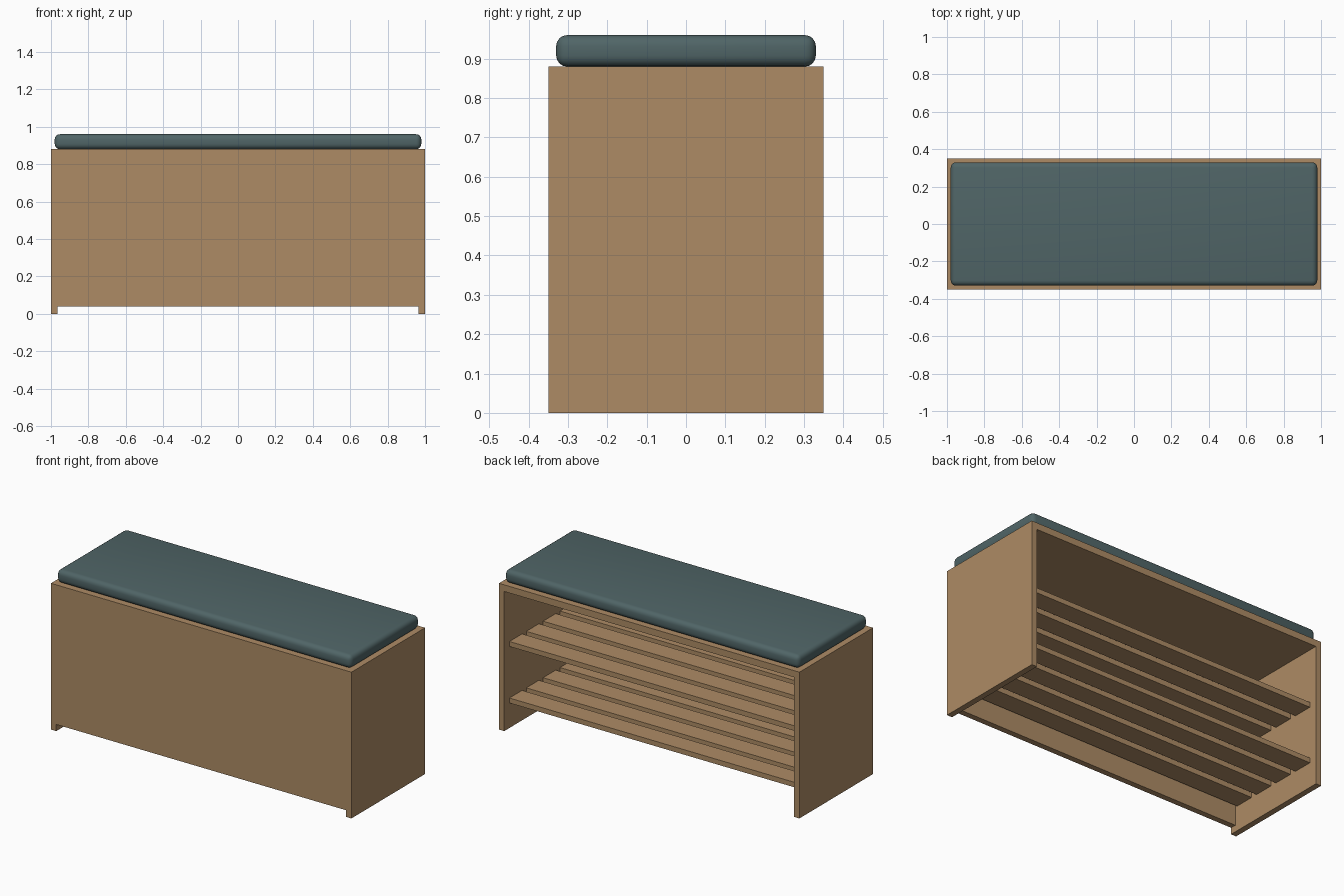
import bpy
from mathutils import Vector

if "Cube" in bpy.data.objects:
    bpy.data.objects.remove(bpy.data.objects["Cube"])


def material(name, color):
    mat = bpy.data.materials.new(name)
    mat.diffuse_color = (*color, 1)
    mat.use_nodes = True
    mat.node_tree.nodes["Principled BSDF"].inputs["Base Color"].default_value = mat.diffuse_color
    return mat


def box(name, lo, hi, mat):
    """Axis-aligned box between two corners."""
    lo, hi = Vector(lo), Vector(hi)
    bpy.ops.mesh.primitive_cube_add(size=1, location=(lo + hi) / 2)
    ob = bpy.context.object
    ob.name = name
    ob.scale = hi - lo
    bpy.ops.object.transform_apply(location=False, rotation=False, scale=True)
    ob.data.materials.append(mat)
    return ob


wood = material("wood", (0.42, 0.26, 0.13))
fabric = material("fabric", (0.08, 0.13, 0.135))

W, D, H = 1.0, 0.35, 0.88   # half width, half depth, cabinet height
T = 0.035                   # board thickness
inner = W - T

# Side panels reaching the floor
box("left_side", (-W, -D, 0), (-inner, D, H), wood)
box("right_side", (inner, -D, 0), (W, D, H), wood)

# Top board and raised front panel; the back stays open
box("top_board", (-inner, -D, H - 0.04), (inner, D, H), wood)
box("front_panel", (-inner, -D, 0.04), (inner, -D + T, H - 0.04), wood)

# Two slatted shelves
for tier, z in (("lower", 0.18), ("upper", 0.52)):
    for i in range(4):
        y = -0.24 + 0.16 * i
        box(f"{tier}_shelf_slat_{i + 1}", (-inner, y - 0.06, z - 0.03),
            (inner, y + 0.06, z), wood)

# Rounded seat cushion
cushion = box("seat_cushion", (-0.98, -0.33, H), (0.98, 0.33, 0.96), fabric)
bevel = cushion.modifiers.new("rounding", 'BEVEL')
bevel.width = 0.028
bevel.segments = 4
bpy.ops.object.modifier_apply(modifier=bevel.name)
bpy.ops.object.shade_smooth_by_angle()
